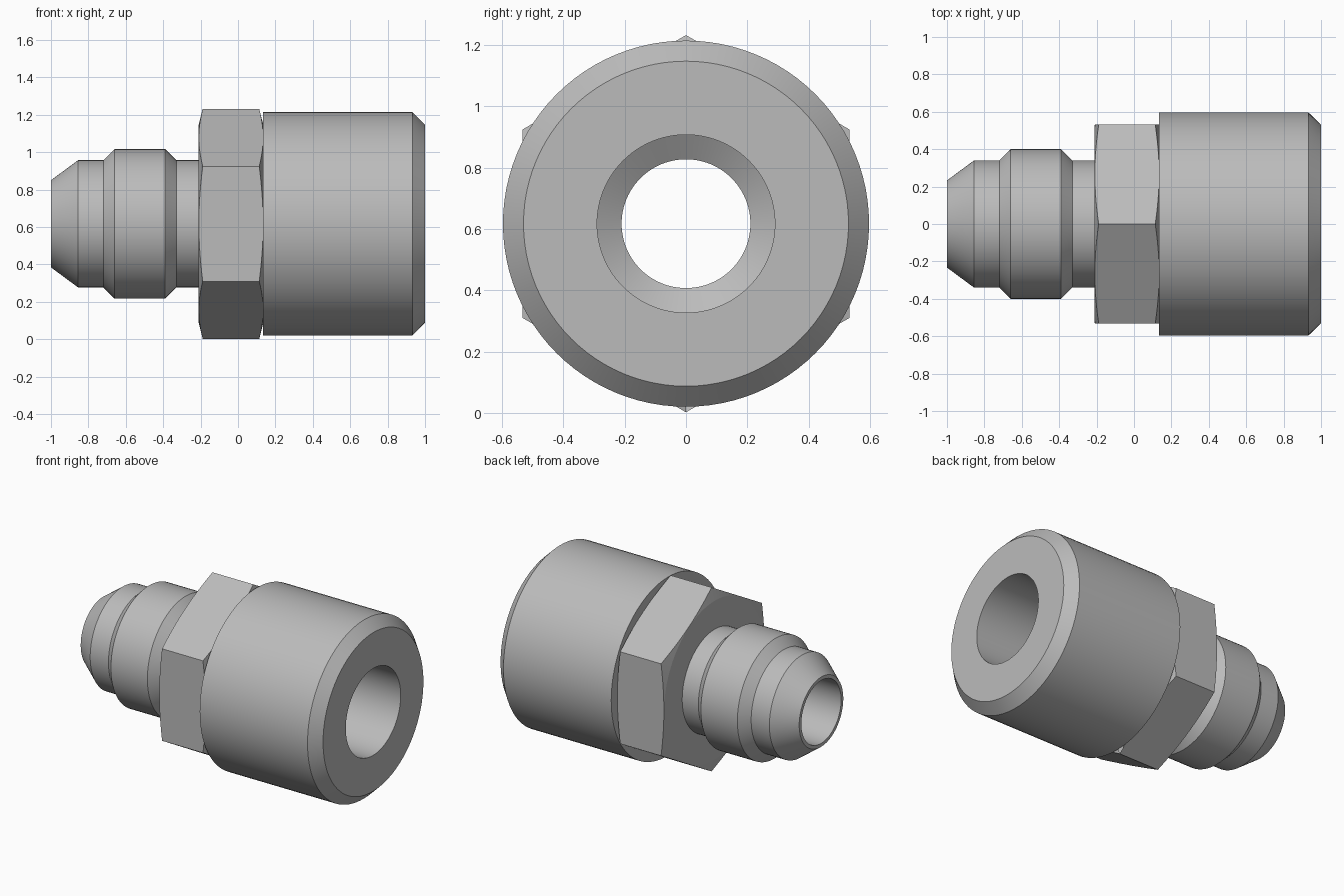
import bpy
from math import sin, cos, pi, radians

AXIS_Z = 0.617
SEGMENTS = 96

if "Cube" in bpy.data.objects:
    bpy.data.objects.remove(bpy.data.objects["Cube"])

steel = bpy.data.materials.new("grey steel")
steel.use_nodes = True
color = (0.5, 0.5, 0.5, 1)
steel.diffuse_color = color
steel.node_tree.nodes["Principled BSDF"].inputs["Base Color"].default_value = color


def lathe(name, profile, sides=SEGMENTS):
    """Revolve a closed (x, radius) loop about the x axis."""
    verts = [(x, r * sin(2 * pi * s / sides), AXIS_Z + r * cos(2 * pi * s / sides))
             for s in range(sides) for x, r in profile]
    n = len(profile)
    faces = [(s * n + i, s * n + (i + 1) % n,
              (s + 1) % sides * n + (i + 1) % n, (s + 1) % sides * n + i)
             for s in range(sides) for i in range(n)]
    mesh = bpy.data.meshes.new(name)
    mesh.from_pydata(verts, [], faces)
    mesh.materials.append(steel)
    obj = bpy.data.objects.new(name, mesh)
    bpy.context.collection.objects.link(obj)
    return obj


def select(obj):
    bpy.ops.object.select_all(action="DESELECT")
    obj.select_set(True)
    bpy.context.view_layer.objects.active = obj


# Flared nose, neck and round body, with a stepped bore
fitting = lathe("fitting_body", [
    (-1, 0.21), (-1, 0.233), (-0.855, 0.34), (-0.72, 0.34), (-0.66, 0.40),
    (-0.39, 0.40), (-0.33, 0.34), (0.135, 0.34), (0.135, 0.597),
    (0.932, 0.597), (1, 0.53), (1, 0.29), (0.08, 0.29), (0.03, 0.21)])

# Wrench hexagon with corners up and down
hexagon = lathe("wrench_hexagon", [
    (-0.21, 0.3), (-0.21, 0.615), (0.135, 0.615), (0.135, 0.3)], 6)

# Turned chamfer on the hexagon corners
cutter = lathe("chamfer_cutter", [
    (-0.21, 0.335), (-0.21, 0.53), (-0.188, 0.617), (-0.17, 0.7),
    (0.095, 0.7), (0.113, 0.617), (0.135, 0.53), (0.135, 0.335)])
cutter.hide_render = True
chamfer = hexagon.modifiers.new("Chamfer", "BOOLEAN")
chamfer.operation = "INTERSECT"
chamfer.solver = "EXACT"
chamfer.object = cutter
select(hexagon)
bpy.ops.object.modifier_apply(modifier=chamfer.name)
bpy.data.objects.remove(cutter)

for part in (fitting, hexagon):
    select(part)
    bpy.ops.object.shade_smooth_by_angle(angle=radians(12))
